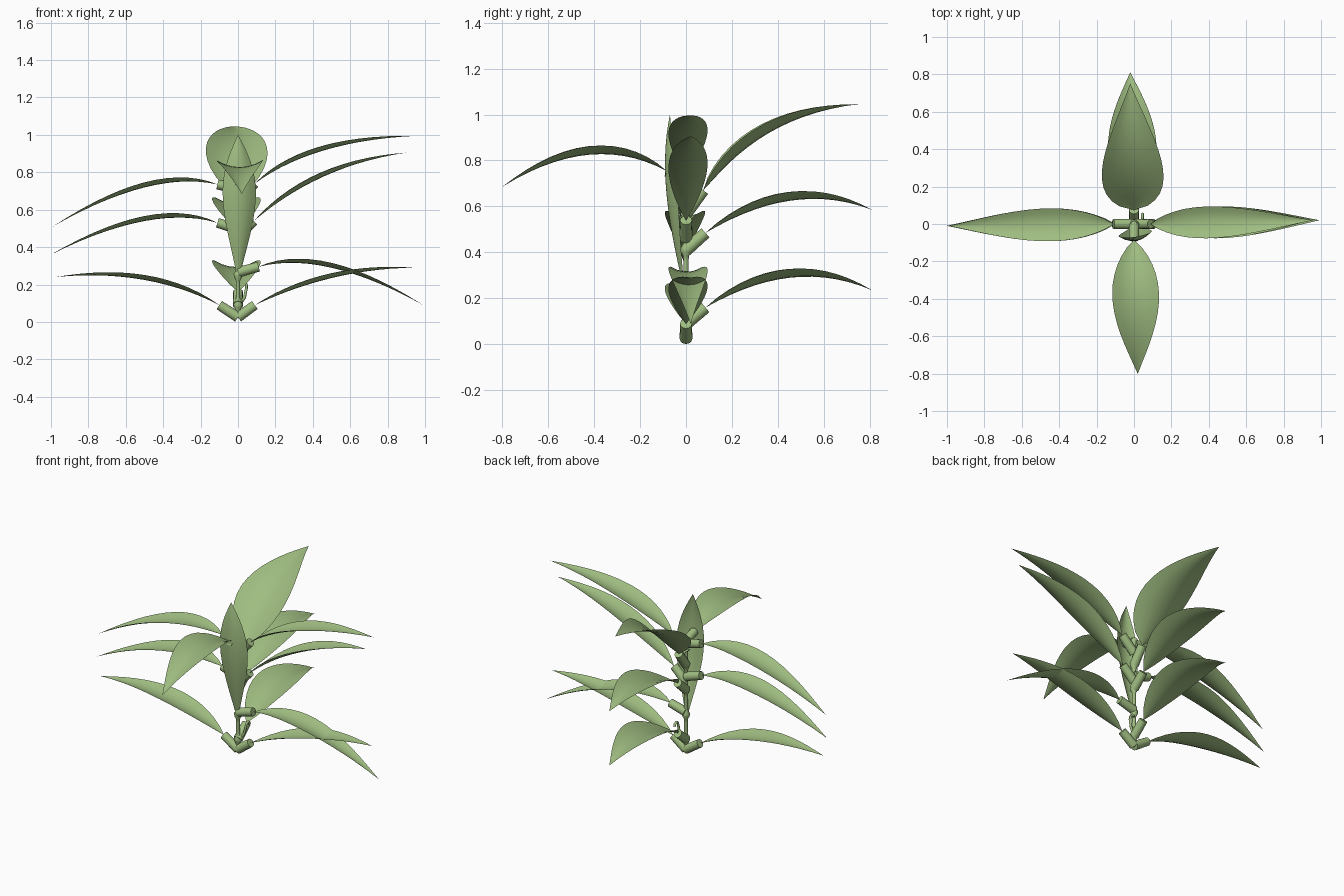
import bpy, bmesh, math
from mathutils import Vector

if "Cube" in bpy.data.objects:
    bpy.data.objects.remove(bpy.data.objects["Cube"])

green = bpy.data.materials.new("leaf_green")
green.diffuse_color = (0.35, 0.51, 0.22, 1)
green.use_nodes = True
green.node_tree.nodes["Principled BSDF"].inputs["Base Color"].default_value = green.diffuse_color


def finish(name, bm, angle=50):
    me = bpy.data.meshes.new(name)
    bm.to_mesh(me)
    bm.free()
    me.materials.append(green)
    ob = bpy.data.objects.new(name, me)
    bpy.context.collection.objects.link(ob)
    bpy.context.view_layer.objects.active = ob
    ob.select_set(True)
    bpy.ops.object.shade_smooth_by_angle(angle=math.radians(angle))
    ob.select_set(False)
    return ob


def leaf(name, a, mid, b, half, early=0.85, cup=0.3, side=None):
    """Pointed sheet along a curve through a, mid, b, with raised edges."""
    ctrl = 2 * mid - (a + b) / 2
    d = b - a
    side = (side or Vector((d.y, -d.x, 0))).normalized()
    bm = bmesh.new()
    rows, across = 14, 6
    prev = None
    for i in range(rows + 1):
        t = i / rows
        p = a * (1 - t) ** 2 + ctrl * 2 * t * (1 - t) + b * t * t
        tan = ((ctrl - a) * (1 - t) + (b - ctrl) * t).normalized()
        up = side.cross(tan).normalized()
        w = half * max(0.004, math.sin(math.pi * t ** early))
        row = []
        for j in range(across + 1):
            u = 2 * j / across - 1
            row.append(bm.verts.new(p + side * (u * w) + up * (cup * w * (u * u - 0.4))))
        if prev:
            for j in range(across):
                bm.faces.new((prev[j], prev[j + 1], row[j + 1], row[j]))
        prev = row
    return finish(name, bm, 60)


def tube(name, pts, radii, sides=12):
    """Capped round tube along a list of points."""
    bm = bmesh.new()
    rings = []
    for i, p in enumerate(pts):
        tan = pts[min(i + 1, len(pts) - 1)] - pts[max(i - 1, 0)]
        q = tan.to_track_quat('Z', 'Y')
        rings.append([])
        for k in range(sides):
            a = k * math.tau / sides
            rings[-1].append(bm.verts.new(p + q @ Vector((math.cos(a), math.sin(a), 0)) * radii[i]))
    for r, s in zip(rings, rings[1:]):
        for k in range(sides):
            n = (k + 1) % sides
            bm.faces.new((r[k], r[n], s[n], s[k]))
    bm.faces.new(rings[0][::-1])
    bm.faces.new(rings[-1])
    return finish(name, bm)


def branch(name, out, drift, stalk_z, base, mid, tip, half, early=0.85):
    """Stalk plus leaf; base, mid and tip are (distance from stem, height)."""
    up = Vector((0, 0, 1))
    a, m, b = (out * r + up * z for r, z in (base, mid, tip))
    m += drift * 0.5
    b += drift
    tube(name + "_stalk", [up * stalk_z, a], [0.028, 0.026])
    leaf(name + "_leaf", a, m, b, half, early)


# Right leaves
right, drift = Vector((1, 0, 0)), Vector((0, 0.02, 0))
branch("right_top", right, drift, 0.65, (0.09, 0.74), (0.45, 0.925), (0.955, 0.995), 0.085)
branch("right_upper", right, drift, 0.46, (0.085, 0.54), (0.45, 0.785), (0.9, 0.905), 0.085)
branch("right_middle", right, drift, 0.265, (0.11, 0.295), (0.5, 0.3), (0.99, 0.09), 0.085)
branch("right_low", right, drift, 0.025, (0.09, 0.09), (0.5, 0.245), (0.945, 0.29), 0.085)

# Left leaves
left, drift = Vector((-1, 0, 0)), Vector((0, -0.01, 0))
branch("left_top", left, drift, 0.71, (0.11, 0.735), (0.5, 0.73), (0.99, 0.51), 0.088)
branch("left_upper", left, drift, 0.495, (0.11, 0.53), (0.5, 0.55), (1.0, 0.36), 0.088)
branch("left_low", left, drift, 0.025, (0.1, 0.09), (0.5, 0.235), (0.975, 0.24), 0.088)

# Back and front leaves
back, drift = Vector((0, 1, 0)), Vector((-0.02, 0, 0))
branch("back_top", back, drift, 0.57, (0.075, 0.67), (0.35, 0.935), (0.75, 1.045), 0.165, 0.72)
branch("back_middle", back, drift, 0.41, (0.085, 0.485), (0.45, 0.64), (0.81, 0.585), 0.13)
branch("back_low", back, drift, 0.09, (0.085, 0.16), (0.45, 0.305), (0.81, 0.235), 0.13)
branch("front_top", -back, -drift, 0.725, (0.085, 0.755), (0.42, 0.84), (0.8, 0.685), 0.125)

# Upright leaf hugging the front of the stem
leaf("upright_leaf", Vector((0, 0, 0.2)), Vector((0.01, -0.07, 0.65)), Vector((0, -0.07, 1)),
     0.09, 1.15, 0.4, Vector((-1, -0.15, 0)))

# Thin stem with evenly swollen joints
steps = 40
heights = [0.02 + 0.73 * i / steps for i in range(steps + 1)]
tube("stem", [Vector((0, 0, z)) for z in heights],
     [0.011 + 0.014 * max(0, math.cos(math.tau * (z - 0.09) / 0.16)) ** 3 for z in heights])

# Small hooked shoot beside the lower stem
hook = [Vector((0.015, 0.01, 0.1)), Vector((0.035, 0.015, 0.13))]
for i in range(6):
    a = math.pi * i / 5
    hook.append(Vector((0.045, 0.035 - 0.018 * math.cos(a), 0.18 + 0.02 * math.sin(a))))
tube("hooked_shoot", hook, [0.008] * len(hook), 8)
